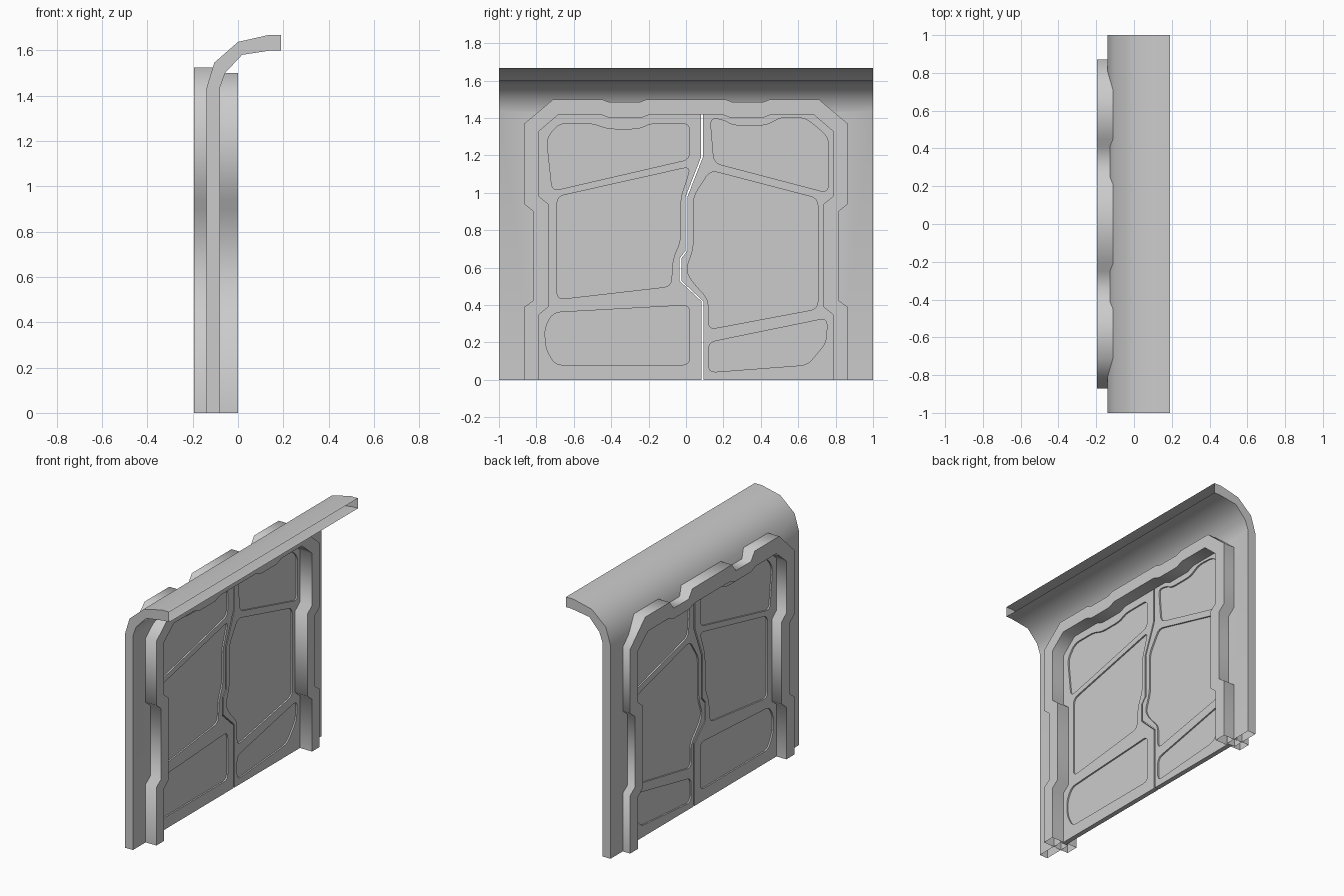
import bpy, bmesh, math
from mathutils import Vector

if "Cube" in bpy.data.objects:
    bpy.data.objects.remove(bpy.data.objects["Cube"])


def make(name, bm, angle=None):
    bmesh.ops.recalc_face_normals(bm, faces=bm.faces[:])
    me = bpy.data.meshes.new(name)
    bm.to_mesh(me)
    bm.free()
    ob = bpy.data.objects.new(name, me)
    bpy.context.collection.objects.link(ob)
    if angle:
        smooth(ob, angle)
    return ob


def activate(ob):
    bpy.ops.object.select_all(action='DESELECT')
    ob.select_set(True)
    bpy.context.view_layer.objects.active = ob


def smooth(ob, angle):
    activate(ob)
    bpy.ops.object.shade_smooth_by_angle(angle=math.radians(angle))


def prism(bm, pts, a, b, axis='x'):
    """Closed prism of a 2D outline, swept along x (y,z points) or y (x,z points)."""
    place = (lambda p, d: (d, p[0], p[1])) if axis == 'x' else (lambda p, d: (p[0], d, p[1]))
    r0 = [bm.verts.new(place(p, a)) for p in pts]
    r1 = [bm.verts.new(place(p, b)) for p in pts]
    n = len(pts)
    bm.faces.new(r0[::-1])
    bm.faces.new(r1)
    for i in range(n):
        j = (i + 1) % n
        bm.faces.new((r0[i], r0[j], r1[j], r1[i]))


def rounded(pts, r=0.04, seg=4):
    out = []
    n = len(pts)
    for i in range(n):
        p, q, s = (Vector(pts[k % n]) for k in (i - 1, i, i + 1))
        a = q + (p - q).normalized() * min(r, 0.45 * (p - q).length)
        b = q + (s - q).normalized() * min(r, 0.45 * (s - q).length)
        for k in range(seg + 1):
            t = k / seg
            out.append(a * (1 - t) ** 2 + q * 2 * t * (1 - t) + b * t * t)
    return out


def cut(ob, cutter):
    cutter.hide_render = True
    m = ob.modifiers.new("cut", 'BOOLEAN')
    m.operation = 'DIFFERENCE'
    m.solver = 'EXACT'
    m.object = cutter
    activate(ob)
    bpy.ops.object.modifier_apply(modifier=m.name)
    bpy.data.objects.remove(cutter)


# Wall with curled-over top and doorway
profile = [(-0.14, 0), (-0.14, 1.43), (-0.105, 1.545), (0, 1.637), (0.137, 1.668), (0.19, 1.668),
           (0.19, 1.60), (0.15, 1.60), (0.018, 1.58), (-0.057, 1.50), (-0.08, 1.435), (-0.08, 0)]
bm = bmesh.new()
prism(bm, profile, -1, 1, 'y')
wall = make("wall", bm)
bm = bmesh.new()
prism(bm, [(-0.8, -0.2), (-0.8, 1.36), (-0.7, 1.43), (0.7, 1.43), (0.8, 1.36), (0.8, -0.2)], -0.4, 0.4)
cut(wall, make("doorway_cutter", bm))

# The underside and the lip of the wall are open
bm = bmesh.new()
bm.from_mesh(wall.data)
gone = [f for f in bm.faces if all(v.co.z < 0.001 for v in f.verts) or all(v.co.x > 0.189 for v in f.verts)]
bmesh.ops.delete(bm, geom=gone, context='FACES')
bm.to_mesh(wall.data)
bm.free()
smooth(wall, 40)


# Door frame: half outlines from floor to middle, mirrored
def outer(top, dip, w):
    return [(w, 0), (w, 0.39), (w - 0.05, 0.425), (w - 0.05, 0.90), (w, 0.94), (w, 1.37),
            (0.71, top), (0.45, top), (0.41, dip), (0.25, dip), (0.21, top)]


inner = [(0.785, 0), (0.785, 0.35), (0.735, 0.39), (0.735, 0.94), (0.785, 0.98), (0.785, 1.33),
         (0.68, 1.42), (0.46, 1.42), (0.41, 1.40), (0.24, 1.40), (0.19, 1.42)]


def frame(name, out, x_face, x_mid):
    bm = bmesh.new()
    full = lambda h: h + [(-y, z) for y, z in reversed(h)]
    ring = lambda h, x: [bm.verts.new((x, y, z)) for y, z in full(h)]
    rings = [ring(out, x_mid), ring(out, x_face), ring(inner, x_face), ring(inner, x_mid)]
    for a, b in zip(rings, rings[1:]):
        for i in range(len(a) - 1):
            bm.faces.new((a[i], a[i + 1], b[i + 1], b[i]))
    ob = make(name, bm)
    # make the face plane point away from the wall
    bm = bmesh.new()
    bm.from_mesh(ob.data)
    f = next(f for f in bm.faces if all(abs(v.co.x - x_face) < 1e-4 for v in f.verts))
    f.normal_update()
    if f.normal.x * (x_face - x_mid) < 0:
        bmesh.ops.reverse_faces(bm, faces=bm.faces[:])
    bm.to_mesh(ob.data)
    bm.free()
    smooth(ob, 60)


frame("frame_inside", outer(1.50, 1.485, 0.865), 0.0, -0.105)
frame("frame_outside", outer(1.525, 1.47, 0.87), -0.195, -0.105)

# Door leaves split by a jagged seam, with sunken panels on both faces
seam = [(0.088, 0), (0.088, 0.42), (-0.03, 0.53), (-0.03, 0.65), (0.003, 0.69),
        (0.003, 0.98), (0.085, 1.19), (0.085, 1.44)]
left_panels = [
    [(-0.745, 1.29), (-0.68, 1.37), (-0.5, 1.37), (-0.42, 1.34), (-0.25, 1.34), (-0.19, 1.37),
     (0.02, 1.37), (0.02, 1.18), (-0.715, 1.01)],
    [(-0.69, 0.98), (0.025, 1.14), (-0.03, 0.97), (-0.03, 0.74), (-0.07, 0.65), (-0.08, 0.50), (-0.69, 0.43)],
    [(-0.755, 0.28), (-0.71, 0.36), (0.02, 0.40), (0.02, 0.08), (-0.70, 0.08), (-0.75, 0.17)]]
right_panels = [
    [(0.13, 1.40), (0.20, 1.39), (0.25, 1.36), (0.43, 1.36), (0.51, 1.405), (0.64, 1.40),
     (0.76, 1.30), (0.76, 1.00), (0.15, 1.16)],
    [(0.13, 1.12), (0.705, 0.97), (0.705, 0.38), (0.12, 0.27), (0.12, 0.43), (0.03, 0.53),
     (0.0, 0.59), (0.04, 0.70), (0.04, 0.98)],
    [(0.12, 0.20), (0.755, 0.33), (0.75, 0.20), (0.65, 0.08), (0.12, 0.04)]]
BACK, FRONT, DEPTH = -0.122, -0.09, 0.01

for name, side, panels in (("left_door", -1, left_panels), ("right_door", 1, right_panels)):
    edge = [(y + side * 0.005, z) for y, z in seam]
    bm = bmesh.new()
    prism(bm, edge + [(side * 0.70, 1.44), (side * 0.80, 1.36), (side * 0.80, 0)], BACK, FRONT)
    door = make(name, bm)
    bm = bmesh.new()
    for p in panels:
        prism(bm, rounded(p), FRONT - DEPTH, FRONT + 0.05)
        prism(bm, rounded(p), BACK - 0.05, BACK + DEPTH)
    cut(door, make(name + "_panel_cutter", bm))
    smooth(door, 30)
